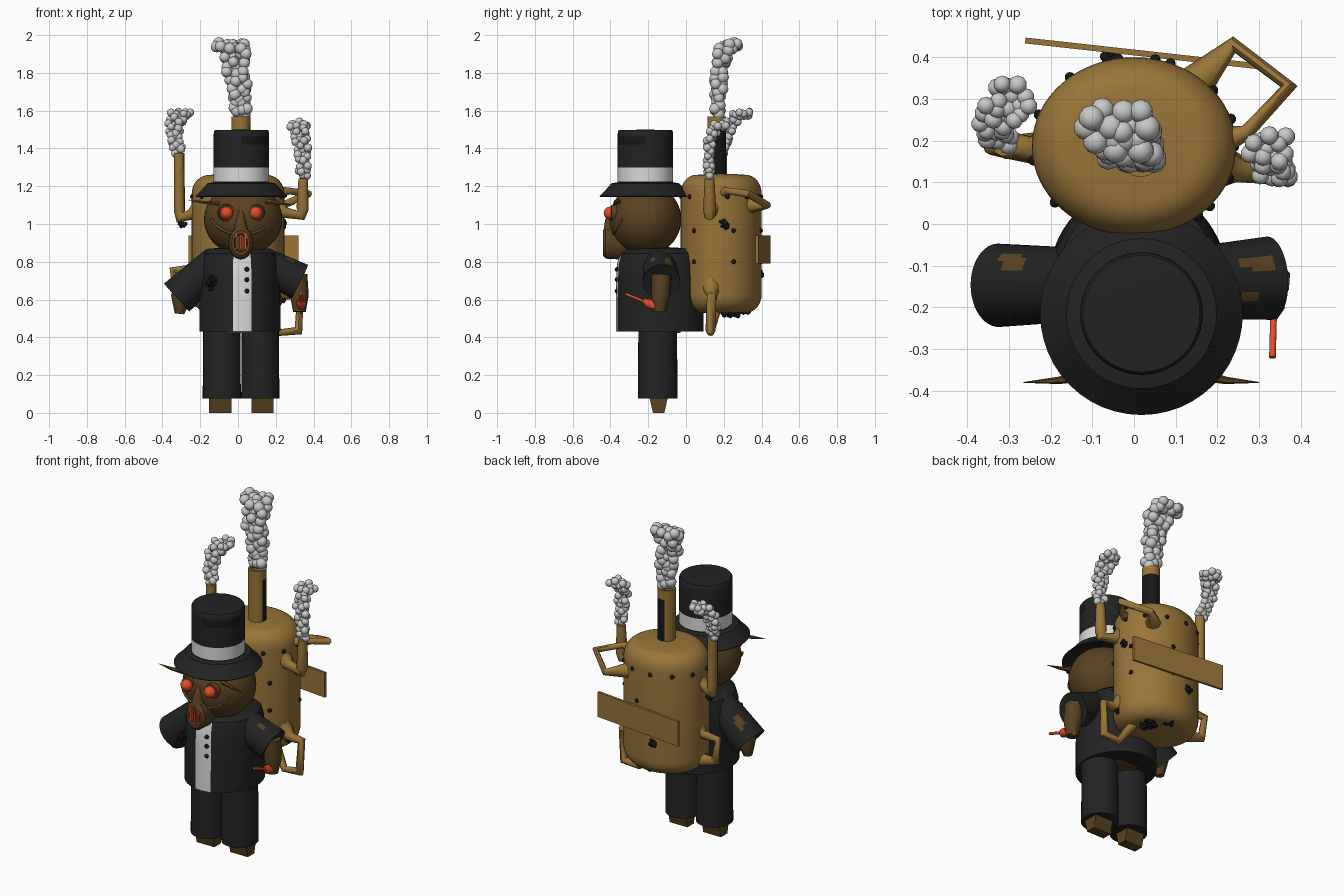
import bpy, bmesh, math, random
from mathutils import Vector

if "Cube" in bpy.data.objects:
    bpy.data.objects.remove(bpy.data.objects["Cube"])

random.seed(4)


def mat(name, r, g, b):
    m = bpy.data.materials.new(name)
    m.diffuse_color = (r, g, b, 1)
    m.use_nodes = True
    m.node_tree.nodes["Principled BSDF"].inputs["Base Color"].default_value = m.diffuse_color
    return m


BRASS = mat("brass", 0.32, 0.175, 0.04)
BROWN = mat("dark_brown", 0.1, 0.053, 0.015)
BLACK = mat("suit_black", 0.0165, 0.0165, 0.017)
SOOT = mat("soot", 0.008, 0.008, 0.009)
WHITE = mat("white", 0.7, 0.7, 0.7)
SMOKE = mat("smoke_grey", 0.58, 0.58, 0.58)
RED = mat("red", 0.78, 0.07, 0.02)
RUST = mat("rust_red", 0.4, 0.045, 0.015)


def finish(name, bm, mats, rule=None, angle=35):
    """Turn a bmesh into an object; rule(face centre) gives its material slot."""
    bmesh.ops.remove_doubles(bm, verts=bm.verts, dist=1e-5)
    bmesh.ops.recalc_face_normals(bm, faces=bm.faces)
    if rule:
        for f in bm.faces:
            f.material_index = int(rule(f.calc_center_median()))
    me = bpy.data.meshes.new(name)
    bm.to_mesh(me)
    bm.free()
    ob = bpy.data.objects.new(name, me)
    bpy.context.collection.objects.link(ob)
    for m in mats:
        me.materials.append(m)
    smooth(ob, angle)
    return ob


def smooth(ob, angle):
    if angle:
        bpy.ops.object.select_all(action='DESELECT')
        ob.select_set(True)
        bpy.context.view_layer.objects.active = ob
        bpy.ops.object.shade_smooth_by_angle(angle=math.radians(angle))


def lathe(name, prof, mats, loc=(0, 0, 0), sx=1, sy=1, n=48, axis=(0, 0, 1), rule=None, angle=35):
    """Revolve (radius, height) points, then point the axis the given way."""
    bm = bmesh.new()
    q = Vector((0, 0, 1)).rotation_difference(Vector(axis))
    rings = []
    for r, h in prof:
        rings.append([bm.verts.new(q @ Vector((r * sx * math.cos(2 * math.pi * i / n),
                      r * sy * math.sin(2 * math.pi * i / n), h)) + Vector(loc)) for i in range(n)])
    for a, b in zip(rings, rings[1:]):
        for i in range(n):
            j = (i + 1) % n
            bm.faces.new((a[i], a[j], b[j], b[i]))
    for ring, (r, h) in ((rings[0], prof[0]), (rings[-1], prof[-1])):
        if r > 0:
            bm.faces.new(ring)
    return finish(name, bm, mats, rule, angle)


def balls(name, items, m, sub=2):
    """Many spheres in one object; items are (centre, radius)."""
    bm = bmesh.new()
    for c, r in items:
        vs = bmesh.ops.create_icosphere(bm, subdivisions=sub, radius=r)['verts']
        bmesh.ops.translate(bm, verts=vs, vec=c)
    return finish(name, bm, [m], angle=60)


def box(name, c, s, m, turn=0, foot=1):
    """Block; foot narrows its lower edge in depth."""
    bm = bmesh.new()
    bmesh.ops.create_cube(bm, size=1)
    for v in bm.verts:
        if v.co.z < 0:
            v.co.y *= foot
    bmesh.ops.scale(bm, verts=bm.verts, vec=s)
    ob = finish(name, bm, [m], angle=0)
    ob.location, ob.rotation_euler = c, (0, 0, turn)


def tube(name, pts, r, m, res=3):
    """Round pipe along points; r may be one radius or one per point."""
    cu = bpy.data.curves.new(name, 'CURVE')
    cu.dimensions, cu.bevel_depth, cu.bevel_resolution, cu.use_fill_caps = '3D', 1, res, True
    sp = cu.splines.new('POLY')
    sp.points.add(len(pts) - 1)
    for i, p in enumerate(pts):
        sp.points[i].co = (*p, 1)
        sp.points[i].radius = r[i] if isinstance(r, (list, tuple)) else r
    ob = bpy.data.objects.new(name, cu)
    bpy.context.collection.objects.link(ob)
    cu.materials.append(m)
    bpy.ops.object.select_all(action='DESELECT')
    ob.select_set(True)
    bpy.context.view_layer.objects.active = ob
    bpy.ops.object.convert(target='MESH')
    smooth(bpy.context.object, 50)


# Top hat with white band and a sooty mark
lathe("top_hat", [(0, 1.17), (0.2, 1.165), (0.24, 1.143), (0.243, 1.148), (0.215, 1.175), (0.18, 1.215), (0.147, 1.221),
      (0.147, 1.225), (0.147, 1.30), (0.147, 1.42), (0.147, 1.463), (0.146, 1.488), (0.14, 1.497), (0, 1.50)],
      [BLACK, WHITE, SOOT], loc=(0.018, -0.215, 0),
      rule=lambda c: 1 if 1.223 < c.z < 1.30 else 2 * (1.421 < c.z < 1.46 and c.x > 0.02 and c.y < -0.215))

# Head, eyes, smile, brow spikes
bm = bmesh.new()
bmesh.ops.create_uvsphere(bm, u_segments=40, v_segments=24, radius=1)
bmesh.ops.scale(bm, verts=bm.verts, vec=(0.207, 0.19, 0.19))
bmesh.ops.translate(bm, verts=bm.verts, vec=(0.027, -0.215, 1.025))
finish("head", bm, [BROWN], angle=60)
balls("eyes", [((x, -0.402, 1.058), 0.034) for x in (-0.06, 0.095)], RED, 3)
for x in (-0.06, 0.095):
    lathe("eye_socket", [(0.048, 0), (0.042, 0.03), (0.03, 0.033)], [BROWN], (x, -0.365, 1.058), axis=(0, -1, 0), n=20)
smile = []
for i in range(15):
    a = math.pi * (1.08 + 0.84 * i / 14)
    dx, dz = 0.165 * math.cos(a), 0.03 + 0.11 * math.sin(a)
    smile.append((0.02 + dx, -0.215 - 0.19 * math.sqrt(1 - (dx / 0.207) ** 2 - (dz / 0.19) ** 2), 1.025 + dz))
tube("smile_ridge", smile, 0.008, BROWN)
tube("brow_spike_left", [(-0.10, -0.36, 1.11), (-0.18, -0.375, 1.115), (-0.265, -0.38, 1.125)], [0.015, 0.009, 0.001], BROWN, 1)
tube("brow_spike_right", [(0.15, -0.36, 1.12), (0.22, -0.375, 1.11), (0.30, -0.38, 1.10)], [0.015, 0.009, 0.001], BROWN, 1)

# Muzzle with grille
lathe("muzzle", [(0.9, 0), (1, 0.03), (0.95, 0.11), (0.75, 0.125), (0.55, 0.125), (0.5, 0.10), (0, 0.10)], [BROWN],
      (0.015, -0.315, 0.9), sx=0.066, sy=0.088, n=20, axis=(0, -1, 0))
for x in (-0.01, 0.04):
    box("muzzle_grille", (x, -0.428, 0.91), (0.009, 0.025, 0.085), RED)
box("muzzle_grille", (0.015, -0.425, 0.905), (0.012, 0.025, 0.08), RUST)
tube("muzzle_bridge", [(0.015, -0.39, 1.07), (0.015, -0.405, 1.02), (0.015, -0.40, 0.96)], [0.012, 0.025, 0.04], BROWN)

# Jacket with white shirt front
lathe("jacket", [(0, 0.432), (1, 0.43), (1, 0.55), (0.99, 0.70), (0.97, 0.79), (0.9, 0.845), (0.75, 0.87), (0, 0.88)],
      [BLACK, WHITE], (0.01, -0.14, 0), sx=0.215, sy=0.232, n=54,
      rule=lambda c: c.y < -0.25 and -0.03 < c.x < 0.072 and 0.44 < c.z < 0.82)
balls("shirt_buttons", [((0.047, -0.365, z), 0.013) for z in (0.76, 0.705, 0.645)], SOOT)

# Sleeves with worn patches, hands
for side, a, b in (("left", (-0.13, -0.145, 0.785), (-0.325, -0.147, 0.61)),
                   ("right", (0.165, -0.14, 0.775), (0.325, -0.13, 0.695))):
    d = Vector(b) - Vector(a)
    L = d.length
    prof = [(0, -0.09), (0.055, -0.07), (0.085, -0.03)] + [(0.088 + 0.001 * k, L * k / 12) for k in range(13)] + [(0, L - 0.02)]
    patch = ((lambda c: c.z > 0.7 and -0.32 < c.x < -0.262 and -0.112 < c.y < -0.07) if side == "left" else
             (lambda c: c.z > 0.74 and 0.255 < c.x < 0.335 and -0.108 < c.y < -0.08 or
              c.z > 0.75 and 0.26 < c.x < 0.3 and -0.19 < c.y < -0.165))
    lathe("sleeve_" + side, prof, [BLACK, BROWN], a, axis=d.normalized(), rule=patch)
tube("hand_left", [(-0.285, -0.147, 0.68), (-0.30, -0.147, 0.61), (-0.31, -0.15, 0.525)], [0.055, 0.055, 0.025], BROWN, 2)
tube("hand_right", [(0.315, -0.13, 0.73), (0.325, -0.135, 0.62), (0.325, -0.14, 0.535)], [0.055, 0.052, 0.035], BROWN, 2)

# Red pointer held in the right hand
tube("pointer_rod", [(0.332, -0.32, 0.63), (0.335, -0.21, 0.585), (0.335, -0.11, 0.53)], 0.008, RED)
tube("pointer_grip", [(0.333, -0.225, 0.595), (0.335, -0.20, 0.58), (0.335, -0.15, 0.555)], [0.012, 0.027, 0.014], RED)

# Trousers and wedge feet
for x in (-0.086, 0.118):
    lathe("trouser_leg", [(0.101, 0.075), (0.1, 0.25), (0.098, 0.46)], [BLACK], (x, -0.15, 0), sy=1.04, n=32)
    box("foot", (x - 0.008 if x < 0 else x + 0.012, -0.145, 0.055), (0.118, 0.11, 0.11), BROWN, foot=0.55)
box("hip_lining", (0.015, -0.14, 0.428), (0.13, 0.22, 0.012), BROWN)

# Boiler tank with rounded rims
arc = [(1 - 0.38 * (1 - math.cos(t * math.pi / 16)), math.sin(t * math.pi / 16)) for t in range(9)]
lathe("boiler", [(0, 0.528), (0.3, 0.529)] + [(r, 0.625 - 0.094 * s) for r, s in reversed(arc)] + [(1, 0.9)] +
      [(r, 1.16 + 0.1 * s) for r, s in arc] + [(0.3, 1.265), (0, 1.266)], [BRASS],
      (0, 0.186, 0), sx=0.245, sy=0.214, n=64, angle=60)

# Chimney with a sooty strip
lathe("chimney", [(0.05, 1.2), (0.05, 1.25), (0.05, 1.515), (0.05, 1.57), (0.038, 1.57), (0.038, 1.5)], [BRASS, SOOT],
      (0.015, 0.163, 0), n=32, rule=lambda c: 1.3 < c.z < 1.5 and c.x - 0.015 + c.y - 0.163 > 0.022)

# Side exhaust pipes
tube("exhaust_left", [(-0.20, 0.18, 1.08), (-0.25, 0.18, 1.05), (-0.305, 0.19, 1.035), (-0.31, 0.19, 1.07), (-0.312, 0.19, 1.375)],
     [0.06, 0.03, 0.034, 0.03, 0.028], BRASS)
tube("exhaust_right", [(0.20, 0.14, 1.09), (0.25, 0.13, 1.06), (0.335, 0.125, 1.045), (0.342, 0.125, 1.08), (0.345, 0.125, 1.24)],
     [0.06, 0.03, 0.03, 0.034, 0.026], BRASS)

# Handles on the tank
tube("handle_top", [(0.21, 0.20, 1.165), (0.27, 0.22, 1.175), (0.372, 0.33, 1.16), (0.24, 0.43, 1.10), (0.15, 0.34, 1.10)],
     [0.035, 0.018, 0.02, 0.02, 0.045], BRASS, 2)
tube("handle_low_right", [(0.20, 0.14, 0.67), (0.26, 0.135, 0.625), (0.33, 0.135, 0.62), (0.32, 0.13, 0.435), (0.22, 0.13, 0.425), (0.13, 0.16, 0.56)],
     [0.06, 0.028, 0.024, 0.027, 0.02, 0.03], BRASS, 2)
tube("handle_low_left", [(-0.20, 0.185, 0.79), (-0.25, 0.185, 0.76), (-0.345, 0.188, 0.755), (-0.325, 0.185, 0.62), (-0.20, 0.18, 0.60)],
     [0.06, 0.026, 0.022, 0.024, 0.045], BRASS, 2)

# Plank on the back
box("back_plank", (0.03, 0.408, 0.865), (0.585, 0.014, 0.15), BRASS, -0.11)

# Rivets round the tank
rivets = []
for z, n in ((1.145, 12), (0.965, 6), (0.80, 6)):
    for i in range(n):
        a = 2 * math.pi * (i + 0.3) / n
        if z > 1.1 or math.cos(a) > 0.2:
            rivets.append(((0.244 * math.cos(a), 0.186 + 0.213 * math.sin(a), z), 0.013))
balls("rivets", rivets, SOOT)

# Tight clumps of soot beads: centre, count, half sizes
clumps = []
for c, n, s in (((0.24, 0.20, 1.0), 20, (0.01, 0.025, 0.03)), ((0.235, 0.14, 0.61), 16, (0.012, 0.025, 0.025)),
                ((0.10, 0.24, 0.525), 40, (0.05, 0.05, 0.018)), ((0.02, 0.31, 0.54), 24, (0.04, 0.03, 0.018)),
                ((-0.06, 0.395, 0.73), 22, (0.02, 0.01, 0.032)), ((-0.295, 0.19, 0.998), 14, (0.018, 0.018, 0.012)),
                ((-0.14, -0.315, 0.69), 34, (0.036, 0.02, 0.036))):
    for _ in range(n):
        v = Vector([random.gauss(0, 1) for _ in range(3)]).normalized() * random.uniform(0.3, 1)
        clumps.append(([c[k] + s[k] * v[k] for k in range(3)], random.uniform(0.011, 0.014)))
balls("soot_clumps", clumps, SOOT, 1)


def plume(name, path, n, r, spread, depth=0.45):
    """Smoke puffs spaced apart along a path, widening towards its end."""
    puffs = []
    for i in range(n):
        best = None
        for _ in range(10):
            t = i / (n - 1) * (len(path) - 1)
            k = min(int(t), len(path) - 2)
            s = spread * (0.45 + 0.55 * i / n)
            p = Vector(path[k]).lerp(Vector(path[k + 1]), t - k)
            p += Vector((random.uniform(-s, s), random.uniform(-s, s) * depth, random.uniform(-0.012, 0.012)))
            gap = min([(p - q).length for q, _ in puffs], default=1)
            if best is None or gap > best[0]:
                best = (gap, p)
        puffs.append((best[1], r * random.uniform(0.92, 1.05)))
    balls(name, puffs, SMOKE, 2)


# Smoke
plume("smoke_chimney", [(0.015, 0.163, 1.58), (0.01, 0.17, 1.70), (-0.01, 0.18, 1.82), (-0.015, 0.20, 1.93), (-0.04, 0.26, 1.95)], 64, 0.031, 0.075)
plume("smoke_left", [(-0.315, 0.195, 1.38), (-0.335, 0.22, 1.45), (-0.335, 0.24, 1.52), (-0.32, 0.27, 1.58), (-0.28, 0.32, 1.585)], 44, 0.022, 0.05)
plume("smoke_right", [(0.345, 0.125, 1.25), (0.345, 0.12, 1.34), (0.335, 0.125, 1.43), (0.32, 0.15, 1.51), (0.315, 0.20, 1.53)], 44, 0.022, 0.05)
